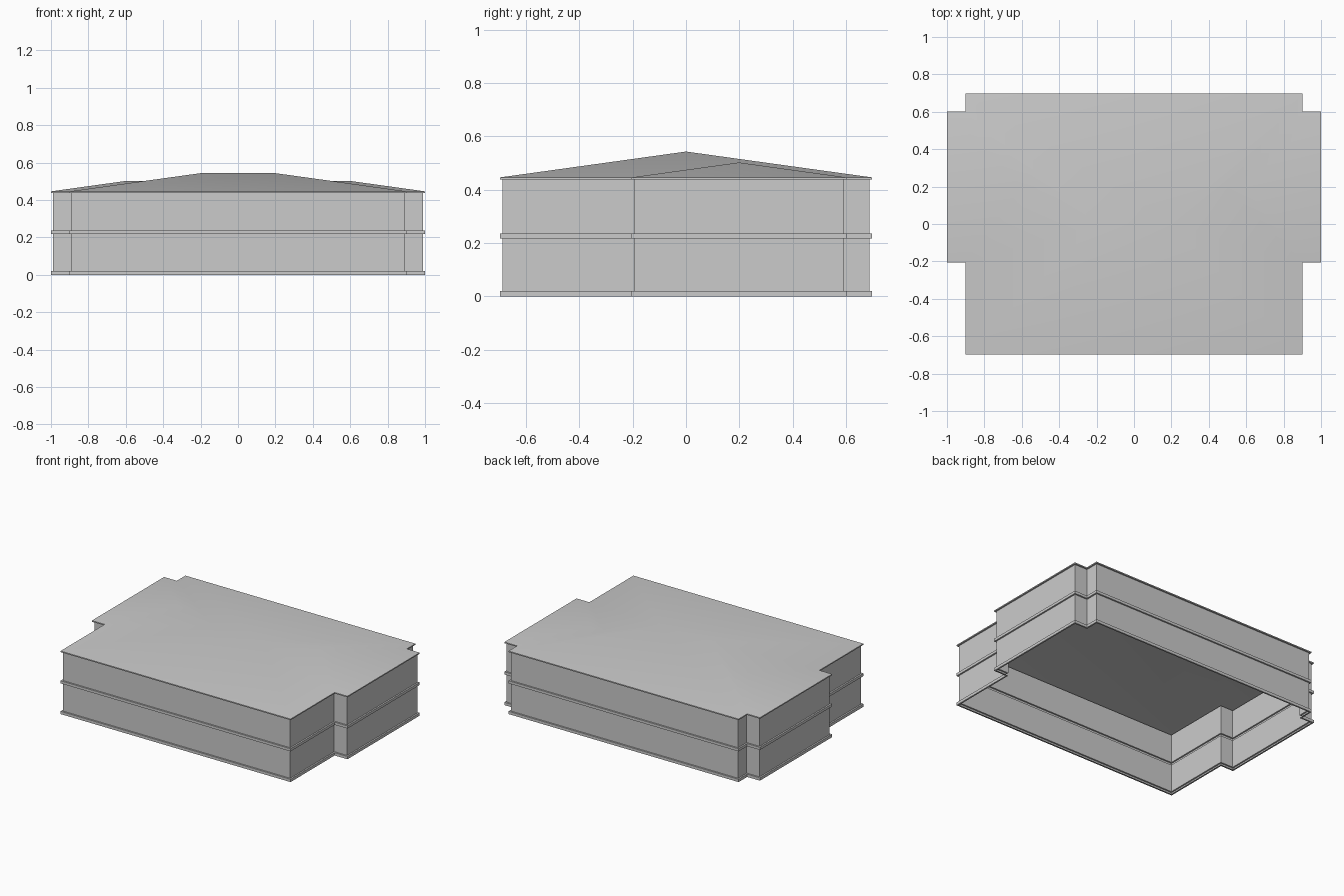
import bpy
import bmesh

cube = bpy.data.objects.get("Cube")
if cube:
    bpy.data.objects.remove(cube, do_unlink=True)

# Single plain grey for the whole building
grey = bpy.data.materials.new("plain_grey")
grey.use_nodes = True
COLOUR = (0.6, 0.6, 0.6, 1)
grey.diffuse_color = COLOUR
grey.node_tree.nodes["Principled BSDF"].inputs["Base Color"].default_value = COLOUR

# Plan: main block plus a shallow wing on each side
MAIN_X, MAIN_Y = 0.9, 0.698
WING_X, WING_FRONT, WING_BACK = 1.0, -0.205, 0.602
EAVE, PEAK = 0.446, 0.543
WALL_INSET = 0.011


def outline(inset):
    """Counter-clockwise footprint, moved inwards by inset."""
    mx, my, wx = MAIN_X - inset, MAIN_Y - inset, WING_X - inset
    wf, wb = WING_FRONT + inset, WING_BACK - inset
    right = [(mx, -my), (mx, wf), (wx, wf), (wx, wb), (mx, wb), (mx, my)]
    return right + [(-x, y) for x, y in reversed(right)]


def finish(bm, name):
    mesh = bpy.data.meshes.new(name)
    bm.to_mesh(mesh)
    bm.free()
    mesh.materials.append(grey)
    obj = bpy.data.objects.new(name, mesh)
    bpy.context.collection.objects.link(obj)
    return obj


def skin(name, profile):
    """Sweep an (inset, height) profile round the footprint."""
    bm = bmesh.new()
    rings = [[bm.verts.new((x, y, z)) for x, y in outline(inset)]
             for inset, z in profile]
    for low, high in zip(rings, rings[1:]):
        for i in range(len(low)):
            j = (i + 1) % len(low)
            bm.faces.new((low[i], low[j], high[j], high[i]))
    return finish(bm, name)


# Storey walls, open at top and bottom
W = WALL_INSET
skin("lower_wall", [(W, 0.02), (W, 0.217)])
skin("upper_wall", [(W, 0.236), (W, 0.438)])

# Projecting bands at ground, middle floor and eaves
skin("base_band", [(W, 0), (0, 0), (0, 0.02), (W, 0.02)])
skin("floor_band", [(W, 0.217), (0, 0.217), (0, 0.236), (W, 0.236)])
skin("eaves_band", [(W, 0.438), (0, 0.438), (0, EAVE)])

# Hipped roof with a lower hipped wing crossing each end
half = (WING_BACK - WING_FRONT) / 2
mid = (WING_BACK + WING_FRONT) / 2
wing_top = EAVE + (PEAK - EAVE) * half / MAIN_Y
bm = bmesh.new()
cache = {}


def vert(x, y, z=EAVE):
    key = (round(x, 4), round(y, 4), round(z, 4))
    if key not in cache:
        cache[key] = bm.verts.new(key)
    return cache[key]


def face(*verts):
    f = bm.faces.new(verts)
    f.normal_update()
    if f.normal.z < 0:
        f.normal_flip()
    f.smooth = True


ridge = {}
for s in (-1, 1):
    ridge[s] = vert(s * (MAIN_X - MAIN_Y), 0, PEAK)
    inner_front, inner_back = vert(s * MAIN_X, WING_FRONT), vert(s * MAIN_X, WING_BACK)
    outer_front, outer_back = vert(s * WING_X, WING_FRONT), vert(s * WING_X, WING_BACK)
    join = vert(s * (MAIN_X - half), mid, wing_top)
    tip = vert(s * (WING_X - half), mid, wing_top)
    face(vert(s * MAIN_X, -MAIN_Y), inner_front, join, inner_back,
         vert(s * MAIN_X, MAIN_Y), ridge[s])
    face(inner_front, outer_front, tip, join)
    face(outer_front, outer_back, tip)
    face(outer_back, inner_back, join, tip)
for y in (-MAIN_Y, MAIN_Y):
    face(vert(-MAIN_X, y), vert(MAIN_X, y), ridge[1], ridge[-1])
finish(bm, "hipped_roof")
